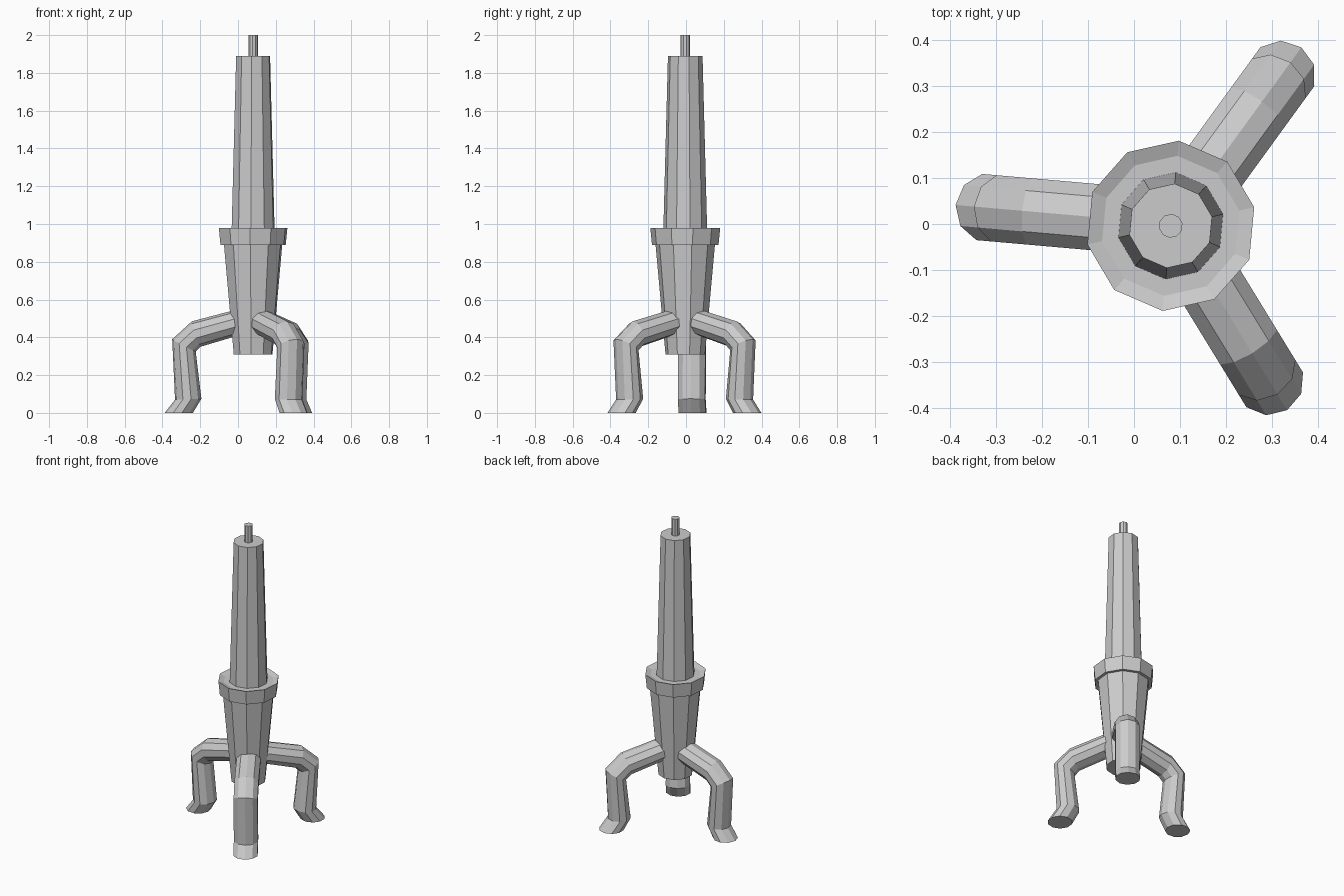
import bpy, bmesh, math

if "Cube" in bpy.data.objects:
    bpy.data.objects.remove(bpy.data.objects["Cube"])

SIDES = 10
CENTRE = (0.08, -0.004)
TURN = math.radians(84.6)


def make_object(name, rings, caps=True):
    """Skin a list of equally sized point rings into a closed tube."""
    bm = bmesh.new()
    loops = [[bm.verts.new(p) for p in ring] for ring in rings]
    for a, b in zip(loops, loops[1:]):
        for i in range(SIDES):
            j = (i + 1) % SIDES
            bm.faces.new((a[i], a[j], b[j], b[i]))
    if caps:
        bm.faces.new(loops[0])
        bm.faces.new(loops[-1])
    bmesh.ops.recalc_face_normals(bm, faces=bm.faces)
    mesh = bpy.data.meshes.new(name)
    bm.to_mesh(mesh)
    bm.free()
    obj = bpy.data.objects.new(name, mesh)
    bpy.context.collection.objects.link(obj)
    return obj


def lathe(name, profile):
    rings = []
    for r, z in profile:
        rings.append([(CENTRE[0] + r * math.cos(TURN + i * math.tau / SIDES),
                       CENTRE[1] + r * math.sin(TURN + i * math.tau / SIDES), z)
                      for i in range(SIDES)])
    return make_object(name, rings)


# Tapered cup with flared collar
lathe("cup_holder", [(0.105, 0.31), (0.158, 0.89), (0.177, 0.89),
                     (0.186, 0.98), (0.153, 0.968)])

# Candle and wick
lathe("candle", [(0.117, 0.95), (0.092, 1.89)])
lathe("wick", [(0.026, 1.88), (0.026, 2.0)])

# Bent legs: outer and inner (radius, height) of each cross-section
LEG = [((0.475, 0.0), (0.325, 0.0)),
       ((0.420, 0.07), (0.280, 0.075)),
       ((0.435, 0.39), (0.310, 0.325)),
       ((0.330, 0.485), (0.285, 0.35)),
       ((0.100, 0.545), (0.100, 0.405)),
       ((0.050, 0.555), (0.050, 0.42))]
HALF_WIDTH = 0.076


def leg(name, degrees):
    rings = []
    for (ro, zo), (ri, zi) in LEG:
        ring = []
        for i in range(SIDES):
            t = i * math.tau / SIDES
            k = math.cos(t) / 2
            ring.append(((ro + ri) / 2 + (ro - ri) * k,
                         HALF_WIDTH * math.sin(t),
                         (zo + zi) / 2 + (zo - zi) * k))
        rings.append(ring)
    obj = make_object(name, rings)
    obj.location = (0.085, 0.0, 0)
    obj.rotation_euler.z = math.radians(degrees)


for name, angle in (("left_leg", 175), ("back_right_leg", 54), ("front_right_leg", -58.5)):
    leg(name, angle)
